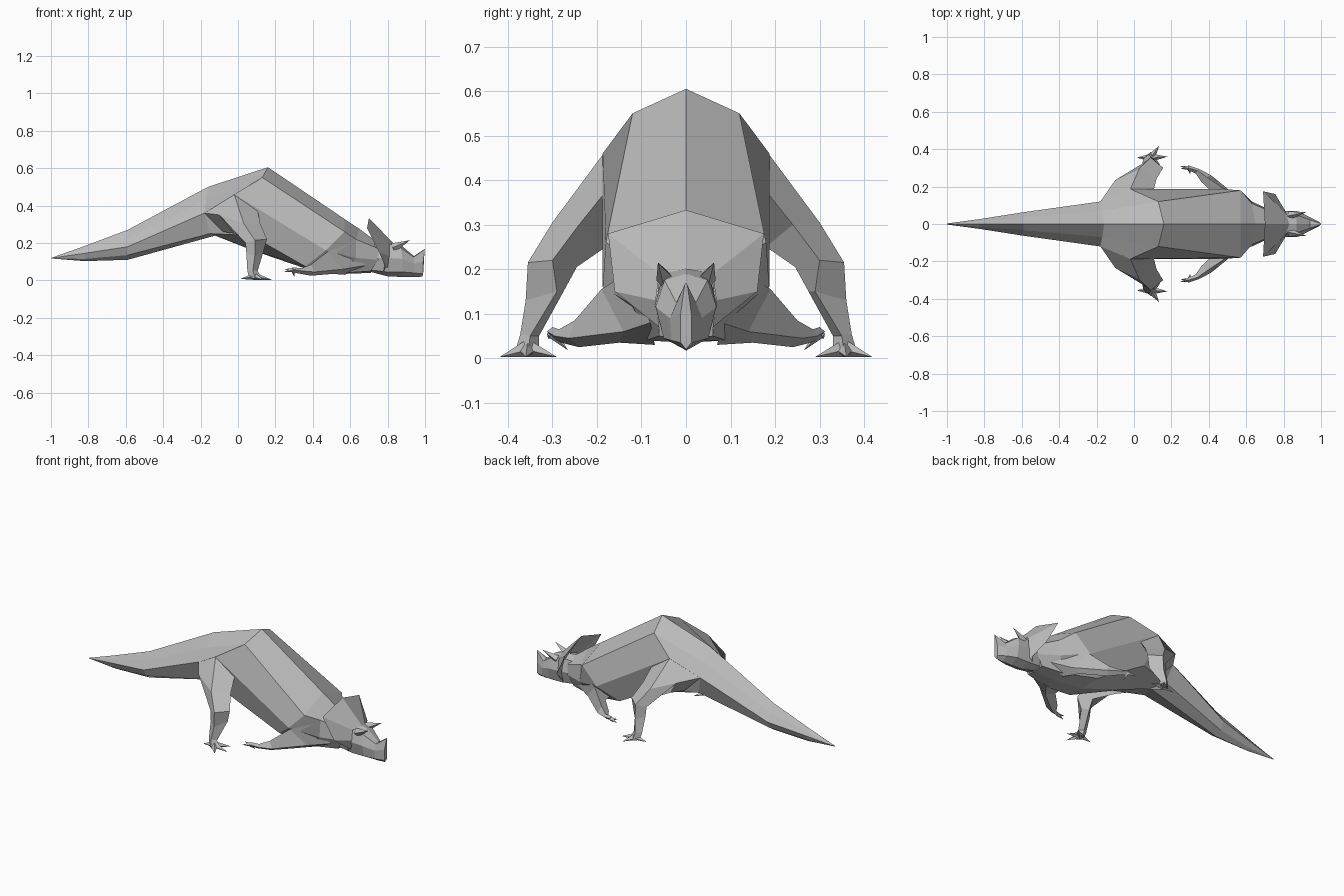
import bpy, bmesh
from mathutils import Vector

hide = bpy.data.materials.new("grey_hide")
hide.diffuse_color = (0.5, 0.5, 0.5, 1)


def finish(name, bm):
    bmesh.ops.remove_doubles(bm, verts=bm.verts, dist=0.0005)
    bmesh.ops.recalc_face_normals(bm, faces=bm.faces)
    mesh = bpy.data.meshes.new(name)
    bm.to_mesh(mesh)
    bm.free()
    mesh.materials.append(hide)
    obj = bpy.data.objects.new(name, mesh)
    bpy.context.collection.objects.link(obj)
    return obj


def loft(name, rings):
    """Skin closed rings of equal point count and cap both ends."""
    bm = bmesh.new()
    vs = [[bm.verts.new(p) for p in r] for r in rings]
    n = len(vs[0])
    for a, b in zip(vs, vs[1:]):
        for i in range(n):
            j = (i + 1) % n
            bm.faces.new((a[i], a[j], b[j], b[i]))
    bm.faces.new(vs[0])
    bm.faces.new(vs[-1])
    return finish(name, bm)


def whole(half):
    """Complete a half ring that runs from top centre to bottom centre."""
    return half + [(x, -y, z) for x, y, z in half[-2:0:-1]]


def both_sides(obj):
    mod = obj.modifiers.new("Mirror", 'MIRROR')
    mod.use_axis = (False, True, False)
    mod.use_mirror_merge = False
    return obj


def spike(name, base, tip, w, h):
    """Four-sided tapering claw or horn."""
    base, tip = Vector(base), Vector(tip)
    d = (tip - base).normalized()
    side = d.cross(Vector((0, 0, 1))).normalized()
    up = side.cross(d)
    bm = bmesh.new()
    ring = [bm.verts.new(base + o) for o in (side * w, up * h, -side * w, -up * h)]
    t = bm.verts.new(tip)
    for i in range(4):
        bm.faces.new((ring[i], ring[(i + 1) % 4], t))
    bm.faces.new(ring)
    return both_sides(finish(name, bm))


# Tail, trunk and neck: half rings of top, shoulder, flank, belly side, belly
body = [
    [(-1, 0, .12), (-.998, .002, .12), (-.998, .003, .119), (-.998, .002, .118), (-.998, 0, .117)],
    [(-.83, 0, .18), (-.82, .015, .165), (-.82, .027, .145), (-.82, .015, .115), (-.82, 0, .103)],
    [(-.59, 0, .27), (-.59, .033, .225), (-.59, .063, .18), (-.59, .038, .135), (-.59, 0, .11)],
    [(-.16, 0, .5), (-.17, .07, .43), (-.18, .12, .36), (-.15, .09, .25), (-.12, 0, .24)],
    [(.16, 0, .605), (.13, .12, .55), (-.02, .187, .46), (.07, .17, .24), (.08, 0, .16)],
    [(.57, 0, .328), (.57, .18, .26), (.47, .187, .16), (.36, .12, .075), (.37, 0, .06)],
    [(.65, 0, .275), (.63, .11, .22), (.63, .12, .12), (.57, .09, .04), (.57, 0, .035)],
    [(.75, 0, .2), (.75, .06, .17), (.75, .065, .11), (.71, .06, .05), (.71, 0, .04)],
]
loft("trunk_and_tail", [whole(h) for h in body])

# Head and hooked beak
head = [
    [(.72, 0, .21), (.72, .05, .19), (.72, .065, .12), (.71, .045, .055), (.71, 0, .045)],
    [(.80, 0, .205), (.80, .05, .195), (.80, .07, .12), (.80, .05, .045), (.80, 0, .022)],
    [(.87, 0, .19), (.87, .048, .175), (.88, .068, .115), (.88, .05, .045), (.88, 0, .018)],
    [(.94, 0, .13), (.94, .022, .125), (.94, .036, .09), (.94, .033, .04), (.94, 0, .017)],
    [(1, 0, .17), (.998, .003, .165), (.99, .012, .1), (.99, .012, .035), (.985, 0, .02)],
]
loft("head", [whole(h) for h in head])

# Neck frill: a thin swept-back plate
edge = [(.70, 0, .333), (.69, .175, .28), (.755, .16, .15), (.79, .06, .07)]
root = [(.83, 0, .2), (.81, .06, .19), (.81, .068, .13), (.80, .06, .07)]
bm = bmesh.new()
for y in (1, -1):
    for off in (0, -.022):
        e = [bm.verts.new((p[0], p[1] * y, p[2])) for p in edge]
        r = [bm.verts.new((p[0] + off, p[1] * y, p[2] + off)) for p in root]
        for i in range(3):
            bm.faces.new((e[i], e[i + 1], r[i + 1], r[i]))
finish("frill", bm)

# Brow horns
spike("brow_horn", (.83, .045, .175), (.92, .063, .215), .022, .025)

# Hind legs: rings of front, outer, back, inner
both_sides(loft("hind_leg", [
    [(.10, .16, .40), (-.02, .185, .46), (-.18, .12, .36), (-.08, .13, .26)],
    [(.12, .24, .30), (.03, .30, .305), (-.10, .235, .35), (-.02, .18, .25)],
    [(.155, .30, .22), (.09, .355, .215), (.04, .32, .20), (.09, .245, .205)],
    [(.135, .29, .15), (.09, .36, .13), (.045, .325, .14), (.09, .275, .15)],
    [(.105, .35, .05), (.08, .372, .055), (.05, .35, .05), (.08, .33, .05)],
    [(.13, .355, .01), (.09, .385, .01), (.06, .36, .01), (.09, .33, .01)],
]))

# Toes
for i, tip in enumerate([(.135, .418, .003), (.18, .36, .003), (.155, .29, .003), (.015, .355, .008)]):
    spike("toe_%d" % (i + 1), (.09, .355, .022), tip, .022, .02)

# Forelegs folded back: rings of top, outer, bottom, inner
both_sides(loft("foreleg", [
    [(.61, .12, .20), (.68, .08, .08), (.57, .07, .03), (.42, .13, .09)],
    [(.48, .19, .155), (.56, .14, .06), (.51, .15, .035), (.42, .17, .085)],
    [(.39, .25, .085), (.41, .262, .045), (.39, .24, .025), (.36, .225, .055)],
    [(.34, .285, .065), (.345, .295, .05), (.335, .28, .035), (.33, .27, .05)],
    [(.29, .30, .07), (.295, .312, .06), (.285, .30, .045), (.285, .29, .055)],
]))

# Fingers
for i, tip in enumerate([(.245, .31, .045), (.25, .295, .06), (.30, .265, .018)]):
    spike("finger_%d" % (i + 1), (.295, .30, .055), tip, .012, .012)
